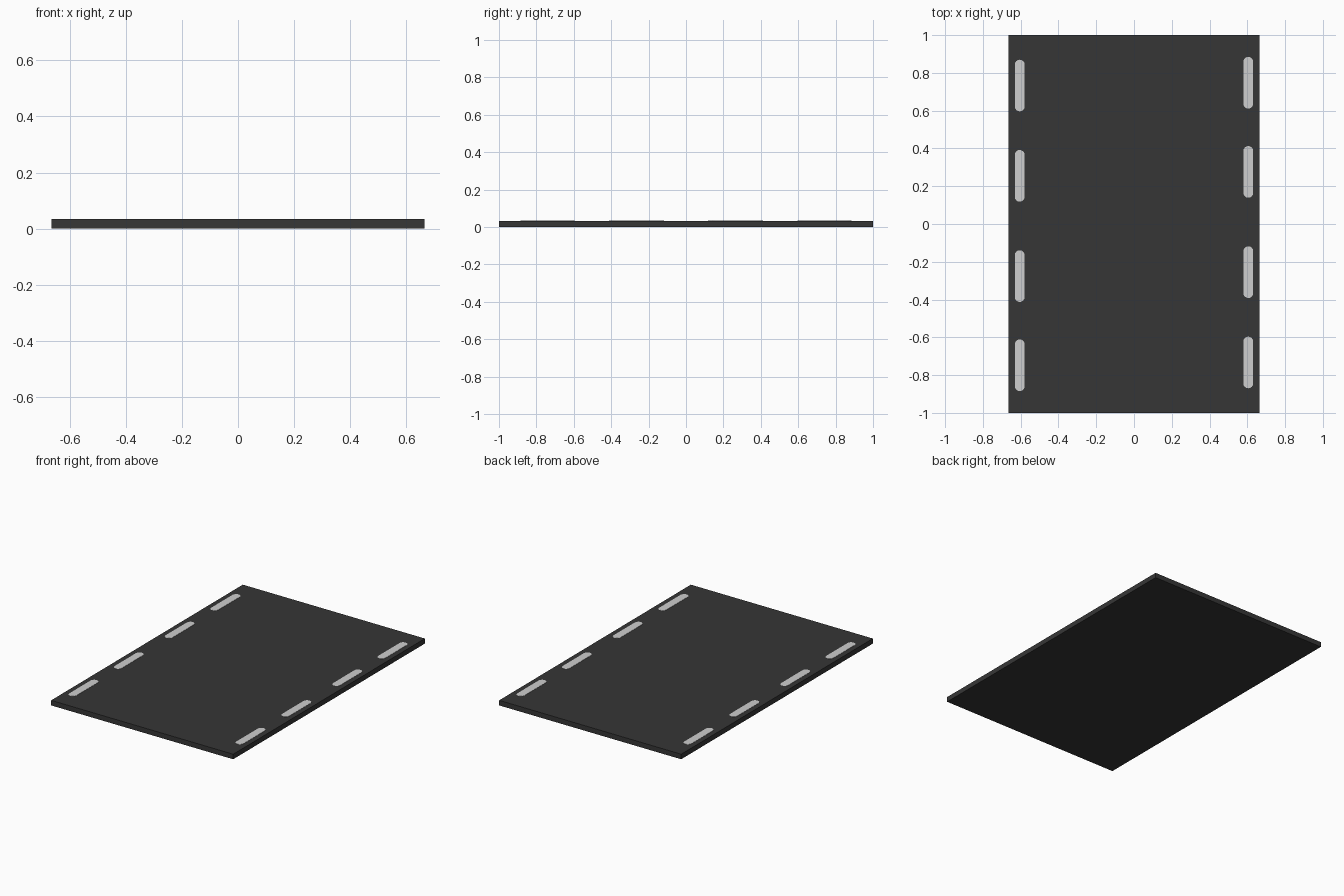
import bpy, bmesh, math

if "Cube" in bpy.data.objects:
    bpy.data.objects.remove(bpy.data.objects["Cube"])

def material(name, rgb):
    m = bpy.data.materials.new(name)
    m.diffuse_color = (*rgb, 1)
    m.use_nodes = True
    m.node_tree.nodes["Principled BSDF"].inputs["Base Color"].default_value = m.diffuse_color
    return m

asphalt = material("dark asphalt", (0.037, 0.037, 0.037))
paint = material("light grey paint", (0.62, 0.62, 0.62))

SLAB_TOP = 0.0335

def add_object(name, bm, mat):
    mesh = bpy.data.meshes.new(name)
    bm.to_mesh(mesh)
    bm.free()
    mesh.materials.append(mat)
    obj = bpy.data.objects.new(name, mesh)
    bpy.context.collection.objects.link(obj)
    return obj

# Road slab
bm = bmesh.new()
bmesh.ops.create_cube(bm, size=1)
bmesh.ops.scale(bm, vec=(1.33, 2, SLAB_TOP), verts=bm.verts)
bmesh.ops.translate(bm, vec=(0, 0, SLAB_TOP / 2), verts=bm.verts)
add_object("road_slab", bm, asphalt)

# Painted dash: thin plate with rounded ends, running along y
def dash(name, x, y, length=0.274, radius=0.026, thick=0.0015, steps=8):
    bm = bmesh.new()
    straight = length / 2 - radius
    ring = []
    for end in (1, -1):
        for i in range(steps + 1):
            a = math.pi * i / steps + (0 if end == 1 else math.pi)
            ring.append(bm.verts.new((x + radius * math.cos(a),
                                      y + end * straight + radius * math.sin(a),
                                      SLAB_TOP)))
    face = bm.faces.new(ring)
    top = bmesh.ops.extrude_face_region(bm, geom=[face])
    bmesh.ops.translate(bm, vec=(0, 0, thick),
                        verts=[v for v in top["geom"] if isinstance(v, bmesh.types.BMVert)])
    bmesh.ops.recalc_face_normals(bm, faces=bm.faces)
    add_object(name, bm, paint)

# The right row is the left row turned half a circle
for i, y in enumerate((0.733, 0.255, -0.276, -0.748)):
    dash(f"left_dash_{i + 1}", -0.605, y)
    dash(f"right_dash_{i + 1}", 0.605, -y)
